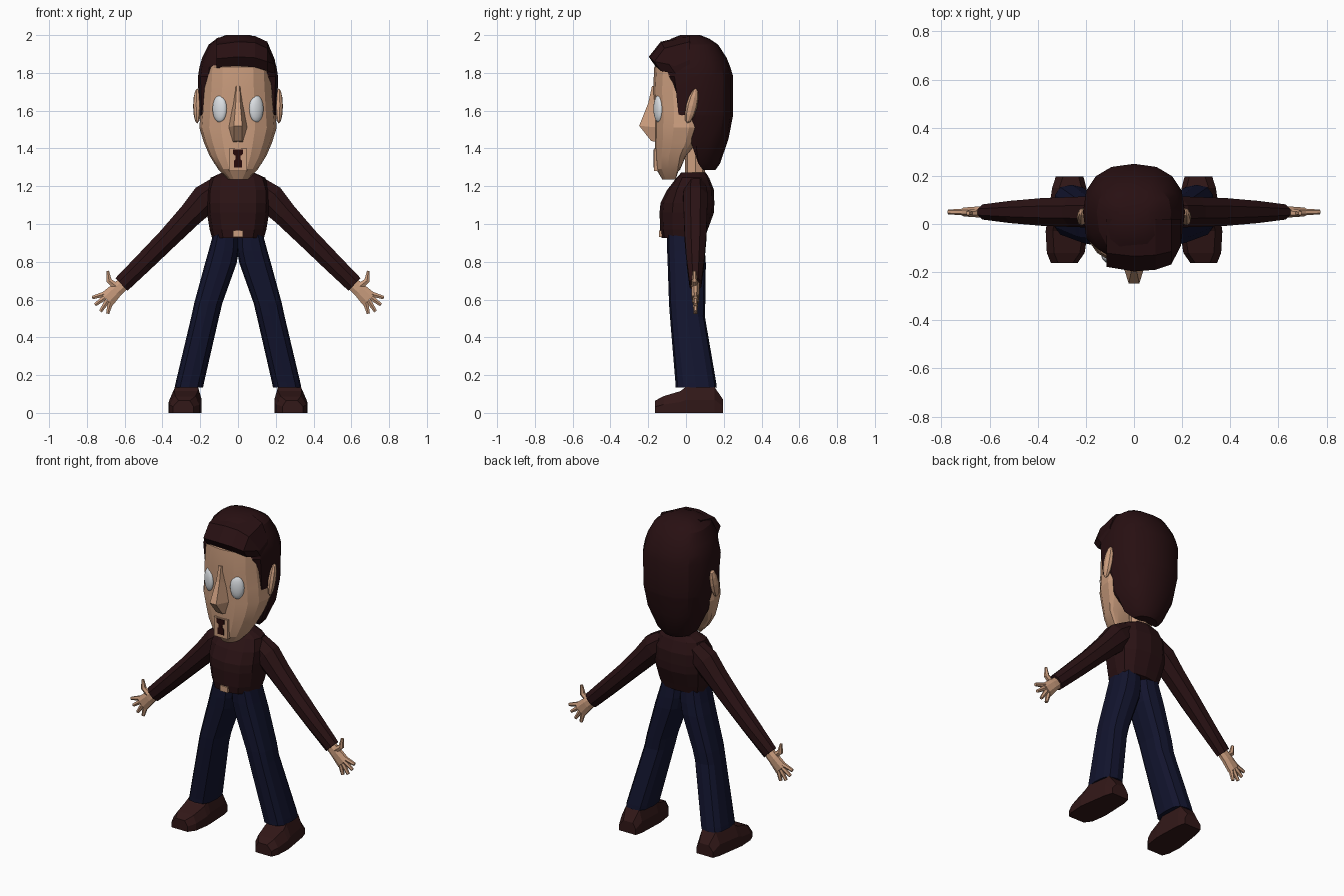
import bpy, bmesh, math
from mathutils import Vector, Matrix

if "Cube" in bpy.data.objects:
    bpy.data.objects.remove(bpy.data.objects["Cube"], do_unlink=True)


def material(name, rgb):
    m = bpy.data.materials.new(name)
    m.use_nodes = True
    m.diffuse_color = (*rgb, 1)
    m.node_tree.nodes["Principled BSDF"].inputs["Base Color"].default_value = (*rgb, 1)
    return m


SKIN = material("skin", (0.60, 0.34, 0.21))
HAIR = material("dark_hair", (0.021, 0.005, 0.006))
SHIRT = material("maroon_shirt", (0.023, 0.006, 0.007))
NAVY = material("navy_trousers", (0.006, 0.007, 0.027))
SHOE = material("brown_shoe", (0.032, 0.009, 0.009))
WHITE = material("eye_white", (0.72, 0.75, 0.78))
DARK = material("mouth_dark", (0.02, 0.003, 0.003))


def finish(name, bm, mat, mirror=False, smooth=None):
    bmesh.ops.recalc_face_normals(bm, faces=bm.faces)
    mesh = bpy.data.meshes.new(name)
    bm.to_mesh(mesh)
    bm.free()
    mesh.materials.append(mat)
    ob = bpy.data.objects.new(name, mesh)
    bpy.context.collection.objects.link(ob)
    if mirror:
        ob.modifiers.new("mirror", "MIRROR").use_mirror_merge = False
    if smooth:
        bpy.ops.object.select_all(action="DESELECT")
        ob.select_set(True)
        bpy.context.view_layer.objects.active = ob
        bpy.ops.object.shade_smooth_by_angle(angle=math.radians(smooth))
    return ob


def add_loft(bm, rings):
    """Bridge rings of equal point count and cap both ends."""
    vs = [[bm.verts.new(p) for p in r] for r in rings]
    n = len(vs[0])
    for a, b in zip(vs, vs[1:]):
        for i in range(n):
            j = (i + 1) % n
            bm.faces.new((a[i], a[j], b[j], b[i]))
    bm.faces.new(vs[0])
    bm.faces.new(vs[-1])


def loft(name, rings, mat, **kw):
    bm = bmesh.new()
    add_loft(bm, rings)
    return finish(name, bm, mat, **kw)


def power(v, p):
    return math.copysign(abs(v) ** p, v)


def oval(z, w, front, back, cy, cx=0, n=16, p=0.85, clamp=-9):
    """Horizontal rounded ring with separate front and back depth."""
    pts = []
    for i in range(n):
        a = math.tau * i / n
        s, c = power(math.sin(a), p), power(math.cos(a), p)
        y = cy - c * (cy - front) if c > 0 else cy - c * (back - cy)
        pts.append((cx + w * s, max(y, clamp), z))
    return pts


def add_tube(bm, stations, n=8):
    """Tube in the xz plane; a station is x, y, z, in-plane radius, y radius."""
    pts = [Vector(s[:3]) for s in stations]
    rings = []
    for i, s in enumerate(stations):
        d = (pts[min(i + 1, len(pts) - 1)] - pts[max(i - 1, 0)]).normalized()
        side = d.cross(Vector((0, 1, 0))).normalized()
        rings.append([pts[i] + side * s[3] * math.cos(a) + Vector((0, s[4] * math.sin(a), 0))
                      for a in [math.tau * (k + 0.5) / n for k in range(n)]])
    add_loft(bm, rings)


# Head: z, half width, front, back
HEAD = [(1.235, .05, -.125, -.085), (1.29, .105, -.158, -.03), (1.36, .15, -.163, .0),
        (1.43, .18, -.165, .06), (1.51, .205, -.168, .1), (1.6, .197, -.165, .1),
        (1.7, .19, -.175, .1), (1.83, .182, -.168, .1), (1.9, .14, -.11, .1)]
loft("head", [oval(z, w, f, b, min(.02, (f + b) / 2 + .05)) for z, w, f, b in HEAD], SKIN, smooth=20)
loft("neck", [oval(z, .06, -.005, .1, .05, n=8) for z in (1.23, 1.45)], SKIN)

# Nose: narrow bridge widening to the tip, with a slanted underside
loft("nose", [[(-w, b, z), (-t, f, z2), (t, f, z2), (w, b, z)] for w, t, b, f, z, z2 in (
    (.02, .008, -.15, -.18, 1.73, 1.73), (.03, .012, -.15, -.2, 1.63, 1.64),
    (.055, .022, -.14, -.248, 1.51, 1.52), (.03, .022, -.14, -.185, 1.43, 1.44))], SKIN)

# Lips and open mouth
loft("lips", [[(x, y, z) for x, z in ((-.047, 1.28), (.047, 1.28), (.047, 1.4), (-.047, 1.4))]
              for y in (-.14, -.17)], SKIN)
half = [(.022, 1.30), (.022, 1.335), (.012, 1.345), (.012, 1.36), (.026, 1.37), (.026, 1.395)]
outline = half + [(-x, z) for x, z in reversed(half)]
loft("mouth", [[(x, y, z) for x, z in outline] for y in (-.167, -.173)], DARK)

# Eyes
bm = bmesh.new()
bmesh.ops.create_uvsphere(bm, u_segments=16, v_segments=10, radius=1, matrix=(
    Matrix.Translation((.097, -.146, 1.61)) @ Matrix.Rotation(math.radians(25), 4, "Z")
    @ Matrix.Diagonal((.041, .022, .072, 1))))
finish("eyes", bm, WHITE, mirror=True, smooth=60)

# Ears
bm = bmesh.new()
bmesh.ops.create_uvsphere(bm, u_segments=8, v_segments=6, radius=1, matrix=(
    Matrix.Translation((.216, .03, 1.625)) @ Matrix.Rotation(math.radians(-14), 4, "X")
    @ Matrix.Rotation(math.radians(10), 4, "Z") @ Matrix.Diagonal((.022, .03, .095, 1))))
finish("ears", bm, SKIN, mirror=True)

# Hair: z, half width, cut-off front, back
HAIRS = [(1.285, .085, .09, .155), (1.32, .125, .065, .18), (1.45, .185, .02, .225),
         (1.57, .205, .0, .248), (1.58, .207, -.04, .25), (1.78, .212, -.09, .25),
         (1.83, .204, -.155, .235), (1.88, .19, -.16, .215), (1.95, .155, -.13, .17),
         (1.98, .115, -.08, .125), (2.0, .065, -.03, .075)]
loft("hair", [oval(z, w, f if z > 1.8 else -.2, b, .05, clamp=f) for z, w, f, b in HAIRS],
     HAIR, smooth=25)

# Swept fringe: x, front, lower edge, top
loft("hair_fringe", [[(x, f, lo + .05), (x, f + .035, lo), (x, .02, lo + .04), (x, .02, top),
                      (x, f * .68, top - .035)] for x, f, lo, top in (
    (-.115, -.178, 1.825, 1.985), (0, -.197, 1.835, 2.0), (.09, -.19, 1.83, 1.995),
    (.155, -.168, 1.81, 1.965), (.195, -.09, 1.795, 1.87))], HAIR)

# Shirt body: z, half width, front, back
BODY = [(.925, .137, -.13, .1), (.97, .15, -.137, .115), (1.06, .165, -.14, .148),
        (1.11, .168, -.135, .15), (1.18, .165, -.1, .148), (1.245, .145, -.05, .122),
        (1.272, .085, -.025, .105)]
loft("shirt_body", [oval(z, w, f, b, .02, n=12, p=.8) for z, w, f, b in BODY], SHIRT)
loft("belt_buckle", [[(x, y, z) for x, z in ((-.026, .93), (.026, .93), (.026, .965), (-.026, .965))]
                     for y in (-.12, -.142)], SKIN)

# Sleeves
bm = bmesh.new()
add_tube(bm, [(.1, .05, 1.19, .07, .06), (.17, .05, 1.135, .085, .07), (.25, .05, 1.05, .07, .067),
              (.37, .05, .925, .06, .062), (.5, .05, .795, .055, .05), (.617, .05, .68, .05, .034)])
finish("sleeves", bm, SHIRT, mirror=True)

# Hands: palm, thumb and four fingers
bm = bmesh.new()
add_tube(bm, [(.6, .05, .69, .036, .022), (.645, .05, .65, .04, .024), (.695, .05, .60, .048, .02)])
add_tube(bm, [(.645, .045, .67, .02, .018), (.683, .045, .7, .017, .015), (.69, .045, .752, .008, .009)], 6)
for x0, z0, x1, z1 in ((.705, .63, .772, .61), (.705, .61, .757, .572),
                       (.69, .595, .728, .537), (.675, .585, .69, .525)):
    add_tube(bm, [(x0, .05, z0, .016, .014), (x1, .05, z1, .01, .01)], 6)
finish("hands", bm, SKIN, mirror=True)

# Trouser legs: z, inner x, outer x, front, back
LEG = [(.135, .185, .335, -.055, .163), (.16, .18, .33, -.056, .16), (.51, .1, .247, -.085, .1),
       (.58, .083, .232, -.09, .102), (.79, .008, .175, -.097, .105), (.86, -.005, .155, -.1, .1),
       (.945, -.005, .132, -.1, .09)]
loft("trouser_legs", [oval(z, (b - a) / 2, f, k, (f + k) / 2, cx=(a + b) / 2, n=12, p=.7)
                      for z, a, b, f, k in LEG], NAVY, mirror=True)

# Shoes: y, inner x, outer x, top
SHOES = [(-.163, .235, .345, .065), (-.12, .205, .362, .088), (-.03, .192, .367, .115),
         (.0, .192, .363, .138), (.15, .198, .34, .138), (.197, .21, .325, .07)]
loft("shoes", [[(a, y, 0), (b, y, 0), (b, y, t * .5), (b - .03, y, t), (a + .02, y, t), (a, y, t * .5)]
               for y, a, b, t in SHOES], SHOE, mirror=True)
